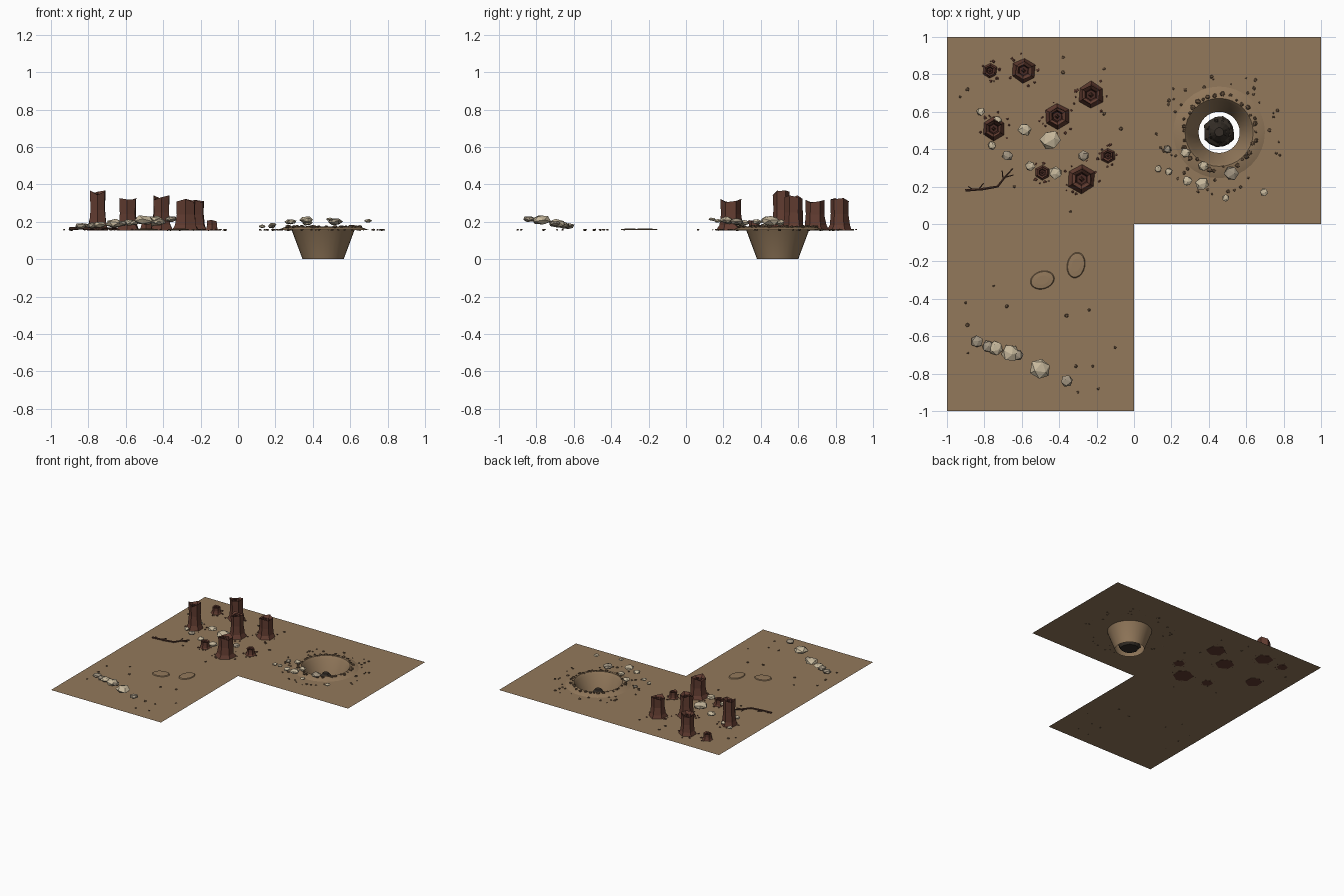
import bpy, bmesh, math, random
from mathutils import Vector, Matrix

random.seed(7)
cube = bpy.data.objects.get("Cube")
if cube:
    bpy.data.objects.remove(cube, do_unlink=True)

GROUND_Z = 0.155
PIT = Vector((0.455, 0.49, 0))


def material(name, color):
    mat = bpy.data.materials.new(name)
    mat.use_nodes = True
    mat.diffuse_color = (*color, 1)
    mat.node_tree.nodes["Principled BSDF"].inputs["Base Color"].default_value = (*color, 1)
    return mat


SAND = material("sand", (0.29, 0.19, 0.105))
PALE = material("pale stone", (0.58, 0.49, 0.34))
GREY = material("grey stone", (0.36, 0.30, 0.22))
BARK = material("red bark", (0.12, 0.045, 0.03))
HEART = material("dark heartwood", (0.065, 0.023, 0.017))
TWIG = material("twig wood", (0.085, 0.038, 0.026))
PEBBLE = material("brown pebble", (0.13, 0.08, 0.045))
CHAR = material("charred rock", (0.035, 0.027, 0.02))


def finish(name, bm, *mats):
    bmesh.ops.recalc_face_normals(bm, faces=bm.faces)
    mesh = bpy.data.meshes.new(name)
    bm.to_mesh(mesh)
    bm.free()
    for mat in mats:
        mesh.materials.append(mat)
    obj = bpy.data.objects.new(name, mesh)
    bpy.context.collection.objects.link(obj)
    return obj


def rock(bm, x, y, z, radius, flat=0.65, rough=0.2):
    """Add one faceted, irregular stone."""
    verts = bmesh.ops.create_icosphere(bm, subdivisions=1, radius=1)["verts"]
    turn = Matrix.Rotation(random.uniform(0, 6), 3, Vector((1, random.random(), 1)).normalized())
    for v in verts:
        p = turn @ v.co * radius * random.uniform(1 - rough, 1 + rough)
        v.co = Vector((x + p.x, y + p.y, z + p.z * flat))


def ring(bm, sides, radius, height, center=(0, 0), twist=0.0):
    """Add a loop of vertices; radius and height may vary by corner."""
    verts = []
    for i in range(sides):
        a = math.tau * i / sides + twist
        r = radius(i) if callable(radius) else radius
        z = height(i) if callable(height) else height
        verts.append(bm.verts.new((center[0] + r * math.cos(a), center[1] + r * math.sin(a), z)))
    return verts


def skin(bm, low, high, index=0):
    n = len(low)
    for i in range(n):
        f = bm.faces.new((low[i], low[(i + 1) % n], high[(i + 1) % n], high[i]))
        f.material_index = index


# L-shaped ground sheet with a round hole for the pit
bm = bmesh.new()
outline = [bm.verts.new((x, y, GROUND_Z)) for x, y in
           ((-1, -1), (0, -1), (0, 0), (1, 0), (1, 1), (-1, 1))]
hole = ring(bm, 32, 0.168, GROUND_Z, PIT)
edges = [bm.edges.new((loop[i - 1], loop[i])) for loop in (outline, hole) for i in range(len(loop))]
bmesh.ops.triangle_fill(bm, use_beauty=True, edges=edges, normal=(0, 0, 1))
for f in bm.faces:
    if f.normal.z < 0:
        f.normal_flip()
finish("ground", bm, SAND)

# Pit: raised lip and open-bottomed funnel
bm = bmesh.new()
profile = [(0.245, 0.156), (0.205, 0.171), (0.182, 0.174), (0.168, 0.155), (0.11, 0)]
loops = [ring(bm, 32, r, z, PIT) for r, z in profile]
for a, b in zip(loops, loops[1:]):
    skin(bm, a, b)
pit = finish("pit_funnel", bm, SAND)
for f in pit.data.polygons:
    f.use_smooth = True
pit.data.set_sharp_from_angle(angle=math.radians(35))

# Charred mound hanging in the pit mouth
bm = bmesh.new()
steps = [(0.07, 0.005), (0.086, 0.03), (0.075, 0.05), (0.06, 0.06), (0.045, 0.085), (0.025, 0.115)]
loops = [ring(bm, 14, lambda i, r=r: r * random.uniform(0.9, 1.04), z, PIT) for r, z in steps]
for a, b in zip(loops, loops[1:]):
    skin(bm, a, b)
bm.faces.new(loops[0])
bm.faces.new(loops[-1])
for i in range(16):
    a, r = i * 2.4, random.uniform(0.02, 0.07)
    rock(bm, PIT.x + r * math.cos(a), PIT.y + r * math.sin(a), 0.11 - r, 0.014, 1)
finish("charred_mound", bm, CHAR)

# Stones set around the pit lip, and loose ones outside it
bm = bmesh.new()
for i in range(34):
    a = math.tau * i / 34 + random.uniform(-0.06, 0.06)
    r = random.uniform(0.185, 0.208)
    rock(bm, PIT.x + r * math.cos(a), PIT.y + r * math.sin(a), 0.173, random.uniform(0.008, 0.017), 0.7)
for i in range(42):
    a, r = random.uniform(0, math.tau), random.uniform(0.25, 0.35)
    rock(bm, PIT.x + r * math.cos(a), PIT.y + r * math.sin(a), 0.157, random.uniform(0.005, 0.011), 0.6)
finish("lip_stones", bm, PEBBLE)

# Hollow, jagged tree stumps: x, y, base radius, top height
STUMPS = [(-.59, .82, .07, .33), (-.23, .69, .075, .32), (-.41, .575, .07, .345),
          (-.75, .51, .066, .372), (-.28, .24, .08, .325), (-.77, .82, .044, .21),
          (-.49, .275, .044, .21), (-.14, .365, .044, .21)]
chips = bmesh.new()
for n, (x, y, radius, top) in enumerate(STUMPS):
    bm = bmesh.new()
    tall = top - GROUND_Z
    twist = random.choice((0.5, 0.55, 0.45))

    def jag(i):
        return top - tall * (0.02 if i % 3 == n % 3 else random.uniform(0.04, 0.16))

    def wobble(share):
        return lambda i: radius * share * random.uniform(0.93, 1.05)

    rings = [ring(bm, 6, wobble(s), z, (x, y), twist) for s, z in
             ((1.0, GROUND_Z - 0.003), (0.78, GROUND_Z + tall * 0.16),
              (0.68, GROUND_Z + tall * 0.5), (0.7, jag))]
    inner = ring(bm, 6, radius * 0.48, lambda i: top - tall * random.uniform(0.1, 0.18), (x, y), twist)
    floor = ring(bm, 6, radius * 0.36, top - tall * 0.32, (x, y), twist)
    for a, b in zip(rings, rings[1:]):
        skin(bm, a, b)
    skin(bm, rings[-1], inner)
    skin(bm, inner, floor, 1)
    bm.faces.new(floor).material_index = 1
    bm.faces.new(rings[0])
    # Splinter left standing inside the hollow
    spike = bmesh.ops.create_cone(bm, segments=4, radius1=radius * 0.2, radius2=radius * 0.06,
                                  depth=tall * 0.25, cap_ends=True,
                                  matrix=Matrix.Translation((x, y, top - tall * 0.22)))
    finish("tree_stump_%d" % (n + 1), bm, BARK, HEART)
    # Roots and bark chips round the foot
    for i in range(9):
        a, r = random.uniform(0, math.tau), radius * random.uniform(1.0, 1.4)
        rock(chips, x + r * math.cos(a), y + r * math.sin(a), 0.158, random.uniform(0.004, 0.009), 0.6)
finish("bark_chips", chips, BARK)

# Pale and grey boulders: x, y, z, radius
PALE_ROCKS = [(-.82, .6, .18, .022), (-.73, .555, .18, .022), (-.585, .505, .195, .035),
              (-.445, .45, .205, .054), (-.76, .42, .18, .022), (-.555, .31, .195, .027),
              (-.42, .275, .2, .034), (-.66, -.69, .19, .047), (-.5, -.775, .208, .054),
              (-.74, -.665, .185, .036), (.13, .295, .175, .019), (.185, .28, .185, .019),
              (.275, .38, .2, .027), (.285, .23, .2, .027), (.365, .215, .21, .037),
              (.37, .31, .195, .029), (.49, .14, .213, .019), (.695, .17, .205, .021)]
GREY_ROCKS = [(-.84, -.63, .177, .032), (-.78, -.655, .18, .034), (-.36, -.84, .215, .032),
              (.52, .27, .2, .037), (.18, .4, .175, .02), (-.27, .365, .195, .028),
              (-.675, .365, .188, .029), (-.62, -.7, .192, .03)]
for name, rocks, mat in (("pale_boulders", PALE_ROCKS, PALE), ("grey_boulders", GREY_ROCKS, GREY)):
    bm = bmesh.new()
    for x, y, z, r in rocks:
        rock(bm, x, y, z, r * 1.05, 0.5, 0.1)
    finish(name, bm, mat)

# Scattered ground pebbles
PEBBLES = [(-.38, .89), (-.38, .81), (-.16, .83), (-.89, .72), (-.93, .68), (-.07, .51),
           (-.64, .2), (-.34, .065), (-.75, -.33), (-.68, -.44), (-.36, -.49), (-.24, -.46),
           (-.89, -.54), (-.9, -.42), (-.89, -.69), (-.1, -.66), (-.31, -.76), (-.22, -.76),
           (-.19, -.88), (-.3, -.9), (-.16, .59)]
bm = bmesh.new()
for x, y in PEBBLES:
    rock(bm, x, y, 0.157, random.uniform(0.006, 0.011), 0.6)
finish("ground_pebbles", bm, PEBBLE)

# Two low oval swells in the sand
for n, (x, y, rx, ry, turn) in enumerate(((-.49, -.3, .066, .048, .3), (-.31, -.22, .048, .07, -.2))):
    bm = bmesh.new()
    loops = [ring(bm, 20, r, z) for r, z in ((1, 0), (0.92, 0.006), (0.5, 0.008))]
    for a, b in zip(loops, loops[1:]):
        skin(bm, a, b)
    bm.faces.new(loops[-1])
    swell = finish("sand_swell_%d" % (n + 1), bm, SAND)
    swell.location = (x, y, GROUND_Z)
    swell.scale = (rx, ry, 1)
    swell.rotation_euler.z = turn

# Fallen branch made of tapering sticks
bm = bmesh.new()
STICKS = [(-.9, .18, -.82, .185, 8), (-.82, .185, -.73, .2, 8), (-.73, .2, -.69, .25, 7),
          (-.69, .25, -.65, .295, 5), (-.69, .25, -.645, .262, 4), (-.7, .24, -.705, .285, 4),
          (-.83, .185, -.805, .218, 4), (-.86, .183, -.885, .2, 4)]
for x1, y1, x2, y2, thick in STICKS:
    a, b = Vector((x1, y1, 0.163)), Vector((x2, y2, 0.165))
    way = b - a
    place = Matrix.Translation((a + b) / 2) @ way.to_track_quat("Z", "Y").to_matrix().to_4x4()
    bmesh.ops.create_cone(bm, segments=6, radius1=thick / 1000, radius2=thick / 1300,
                          depth=way.length * 1.05, cap_ends=True, matrix=place)
finish("fallen_branch", bm, TWIG)
